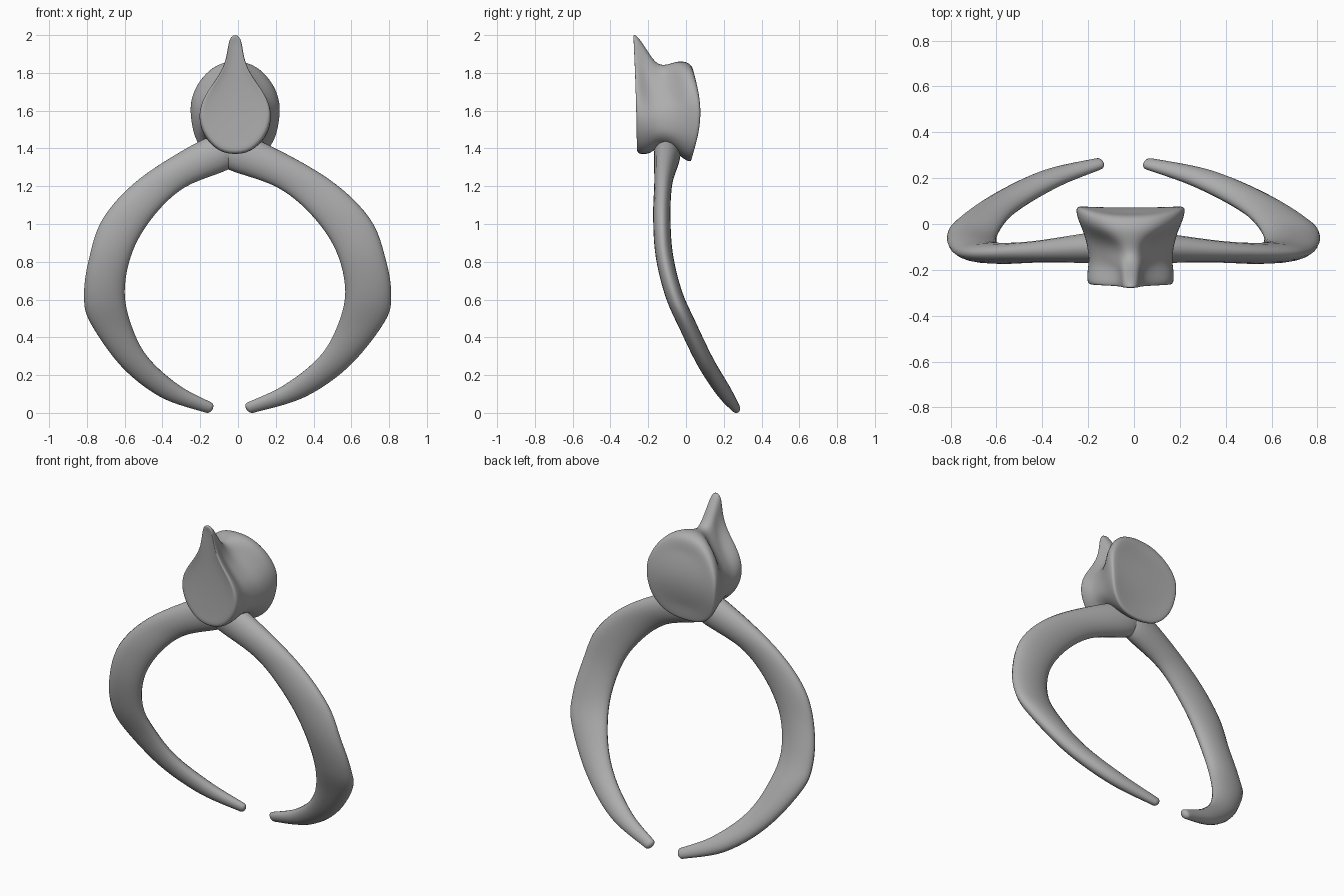
import bpy, bmesh, math
from mathutils import Vector

cube = bpy.data.objects.get("Cube")
if cube:
    bpy.data.objects.remove(cube)

mat = bpy.data.materials.new("bone grey")
mat.use_nodes = True
grey = (0.42, 0.42, 0.42, 1)
mat.diffuse_color = grey
mat.node_tree.nodes["Principled BSDF"].inputs["Base Color"].default_value = grey


def loft(name, rings, subdivide=0):
    """Skin closed rings of points and close both ends."""
    bm = bmesh.new()
    loops = [[bm.verts.new(p) for p in ring] for ring in rings]
    n = len(loops[0])
    for a, b in zip(loops, loops[1:]):
        for i in range(n):
            j = (i + 1) % n
            bm.faces.new((a[i], a[j], b[j], b[i]))
    for loop in (loops[0], loops[-1]):
        half = n // 2
        for i in range(half - 1):
            bm.faces.new((loop[i], loop[i + 1], loop[n - 2 - i], loop[n - 1 - i]))
    bmesh.ops.recalc_face_normals(bm, faces=bm.faces)
    mesh = bpy.data.meshes.new(name)
    bm.to_mesh(mesh)
    bm.free()
    mesh.materials.append(mat)
    mesh.polygons.foreach_set("use_smooth", [True] * len(mesh.polygons))
    obj = bpy.data.objects.new(name, mesh)
    bpy.context.collection.objects.link(obj)
    if subdivide:
        mod = obj.modifiers.new("Smooth surface", "SUBSURF")
        mod.levels = mod.render_levels = subdivide
    return obj


def spline(points, steps):
    """Pass a smooth curve through tuples of any length."""
    result = []
    last = len(points) - 1
    for i in range(last):
        p, q, r, s = (points[min(max(k, 0), last)] for k in range(i - 1, i + 3))
        for k in range(steps):
            t = k / steps
            result.append(tuple(
                b + t * (c - a) / 2 + t * t * (a - 2.5 * b + 2 * c - d / 2)
                + t ** 3 * (1.5 * (b - c) + (d - a) / 2)
                for a, b, c, d in zip(p, q, r, s)))
    return result + [points[-1]]


# Ribs: outer edge x z, inner edge x z, depth y, half thickness
stations = spline([
    (.02, 1.5, .02, 1.34, -.1, .06),
    (.2, 1.44, .05, 1.29, -.1, .07),
    (.52, 1.24, .28, 1.195, -.12, .048),
    (.714, 1.03, .44, 1.05, -.128, .046),
    (.79, .81, .556, .86, -.115, .046),
    (.815, .62, .6, .64, -.065, .046),
    (.783, .48, .556, .44, .01, .046),
    (.62, .25, .466, .28, .105, .045),
    (.41, .085, .307, .138, .2, .04),
    (.17, 0, .14, .05, .262, .024)], 6)


def rib(name, side):
    def place(x, y, z):
        return Vector((-x if side < 0 else 1.13 * x - .11, y, z))

    slope = .52
    edges = []
    for ox, oz, ix, iz, y, h in stations:
        mid = (oz + iz) / 2
        tilt = slope * min(1, max(0, (.9 - mid) / .4))
        edges.append((place(ox, y - tilt * (oz - mid), oz),
                      place(ix, y - tilt * (iz - mid), iz), h))
    centres = [(o + i) / 2 for o, i, h in edges]
    rings = []
    for k, (o, i, h) in enumerate(edges):
        along = centres[min(k + 1, len(edges) - 1)] - centres[max(k - 1, 0)]
        across = (o - i) / 2
        normal = across.cross(along).normalized()
        rings.append([centres[k] + across * math.cos(a) + normal * h * math.sin(a)
                      for a in (math.tau * s / 20 for s in range(20))])
    # Rounded tip
    tip = centres[-1]
    forward = (centres[-1] - centres[-2]).normalized()
    base = rings[-1]
    for a in (.4, .8, 1.2, 1.5):
        rings.append([tip + (p - tip) * math.cos(a) + forward * .022 * math.sin(a)
                      for p in base])
    obj = loft(name, rings)
    low = min(v.co.z for v in obj.data.vertices)
    for v in obj.data.vertices:
        v.co.z -= low * max(0, 1 - v.co.z / .3)


rib("right_rib", -1)
rib("left_rib", 1)

# Vertebra: half widths from top to bottom for each cross section
drop = (.028, .04, .055, .1, .16, .19, .185, .15, .07)
ridge = (.03, .06, .1, .14, .175, .187, .187, .175, .09)
block = (.08, .165, .21, .235, .238, .23, .215, .18, .1)


def section(y, top, bottom, widths, bow=0, lean=0, size=1):
    """Upright outline, bowed and leaning in depth."""
    right, left = [], []
    for k, w in enumerate(widths):
        t = k / (len(widths) - 1)
        z = top + (bottom - top) * t
        depth = y + bow * math.sin(math.pi * t) + lean * t
        right.append((w * size - .015, depth, z))
        left.append((-w * size - .015, depth, z))
    return right + left[::-1]


loft("vertebra", [
    section(-.274, 1.975, 1.42, drop, .01, .015, .72),
    section(-.283, 2.005, 1.375, drop, 0, .02, .97),
    section(-.26, 2.005, 1.365, drop, 0, .025, 1.02),
    section(-.205, 1.92, 1.37, drop, 0, .02),
    section(-.15, 1.835, 1.41, ridge, 0, 0, .96),
    section(-.085, 1.85, 1.40, ridge, 0, .01, 1.03),
    section(-.03, 1.868, 1.345, block, .025, .01, .95),
    section(.02, 1.855, 1.325, block, .05, 0, 1.02),
    section(.04, 1.82, 1.335, block, .045, -.01, .95),
    section(.045, 1.76, 1.42, block, .03, -.005, .65),
], 2)
